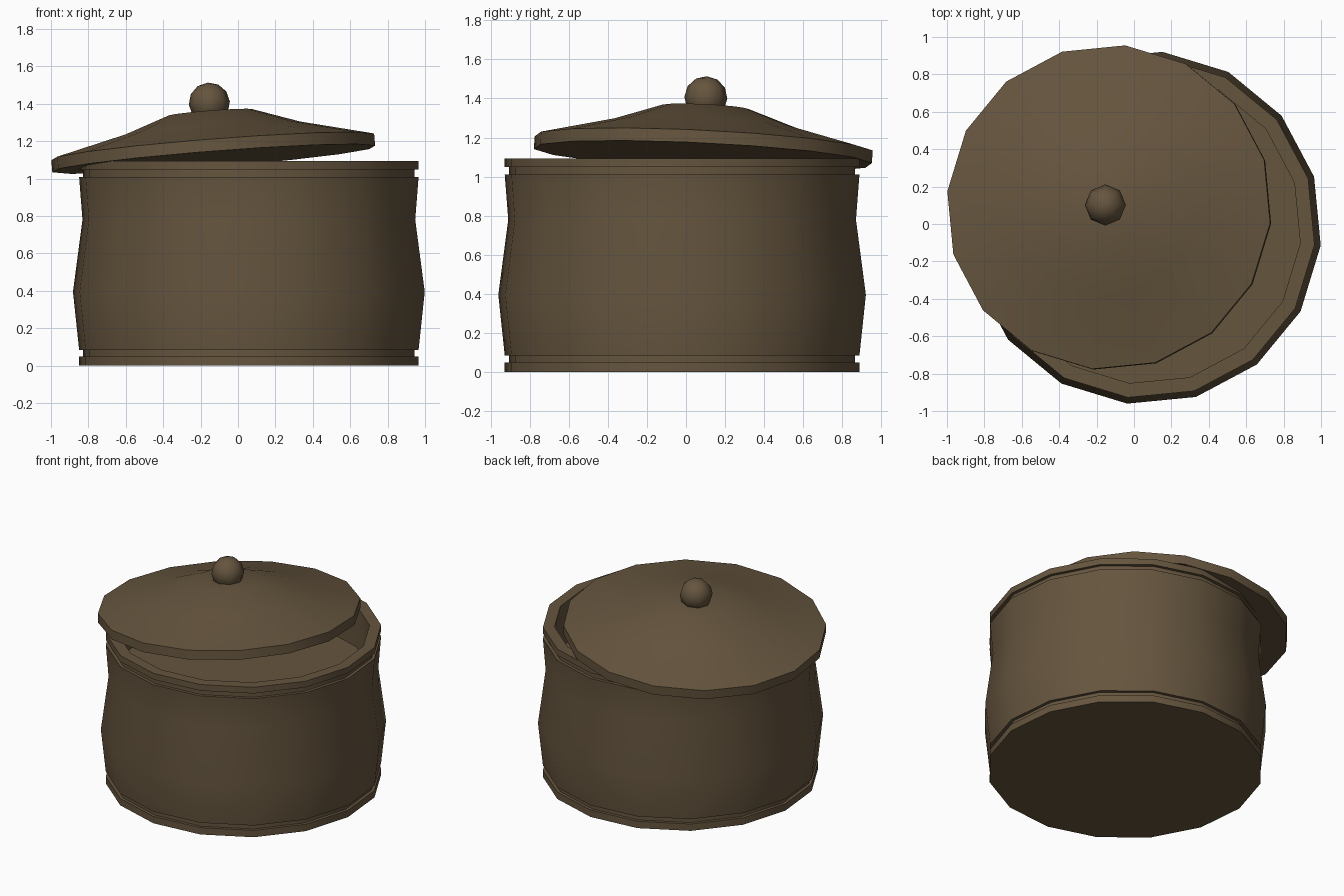
import bpy, bmesh, math
from mathutils import Matrix, Vector

if "Cube" in bpy.data.objects:
    bpy.data.objects.remove(bpy.data.objects["Cube"])

SIDES = 16
PHASE = math.radians(-5.7)

brown = bpy.data.materials.new("brown_clay")
brown.diffuse_color = (0.13, 0.09, 0.048, 1)
brown.use_nodes = True
brown.node_tree.nodes["Principled BSDF"].inputs["Base Color"].default_value = brown.diffuse_color


def finish(name, bm, matrix, angle):
    bmesh.ops.recalc_face_normals(bm, faces=bm.faces)
    mesh = bpy.data.meshes.new(name)
    bm.to_mesh(mesh)
    bm.free()
    mesh.materials.append(brown)
    ob = bpy.data.objects.new(name, mesh)
    bpy.context.collection.objects.link(ob)
    ob.matrix_world = matrix
    bpy.ops.object.select_all(action='DESELECT')
    ob.select_set(True)
    bpy.context.view_layer.objects.active = ob
    bpy.ops.object.shade_smooth_by_angle(angle=math.radians(angle))
    return ob


def lathe(name, profile, matrix, angle=30):
    """Spin (radius, height) points into a closed 16-sided solid."""
    bm = bmesh.new()
    rings = []
    for r, z in profile:
        ring = []
        for i in range(SIDES):
            a = PHASE + 2 * math.pi * i / SIDES
            ring.append(bm.verts.new((r * math.cos(a), r * math.sin(a), z)))
        rings.append(ring)
    for lo, hi in zip(rings, rings[1:]):
        for i in range(SIDES):
            j = (i + 1) % SIDES
            bm.faces.new((lo[i], lo[j], hi[j], hi[i]))
    bm.faces.new(rings[0][::-1])
    bm.faces.new(rings[-1])
    return finish(name, bm, matrix, angle)


# Pot: foot ring, groove, wavy wall, groove, rim, recessed inside
lathe("pot", [
    (0.912, 0), (0.912, 0.05), (0.89, 0.05), (0.89, 0.085),
    (0.912, 0.085), (0.945, 0.395), (0.894, 0.78), (0.912, 1.01),
    (0.89, 1.01), (0.89, 1.048), (0.912, 1.048), (0.912, 1.093),
    (0.835, 1.093), (0.835, 0.79),
], Matrix.Translation((0.058, -0.02, 0)))

# Lid and knob share one tilted frame, slid off to the back left
tilt = Vector((0, 0, 1)).rotation_difference(Vector((-0.078, 0.049, 1)))
lid_frame = Matrix.Translation((-0.135, 0.09, 1.17)) @ tilt.to_matrix().to_4x4()

lathe("lid", [
    (0.87, -0.065), (0.87, 0), (0.48, 0.096), (0.227, 0.184),
], lid_frame)

# Knob
bm = bmesh.new()
bmesh.ops.create_uvsphere(bm, u_segments=8, v_segments=6, radius=0.11)
finish("lid_knob", bm, lid_frame @ Matrix.Translation((0, 0, 0.235)), 60)
